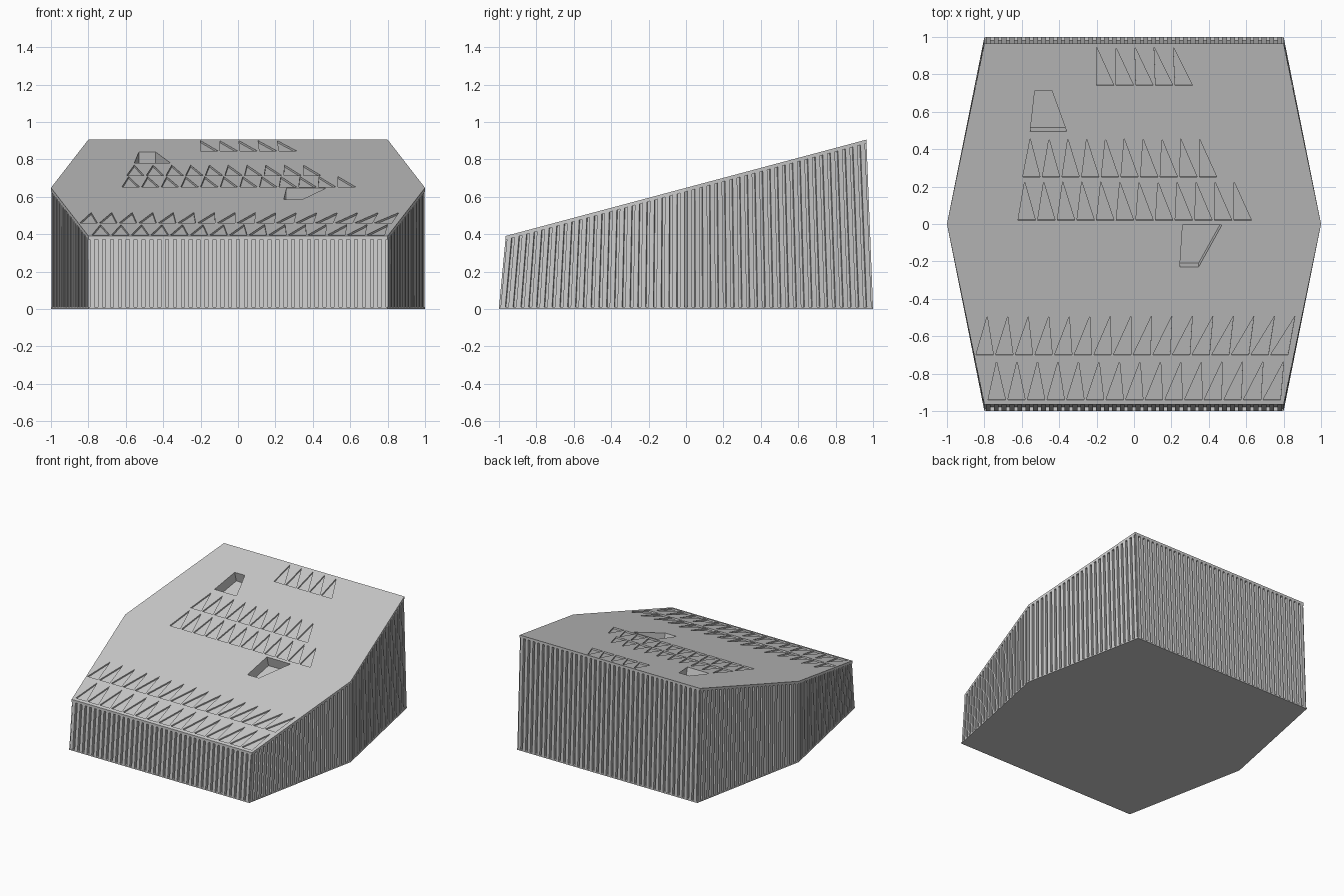
import bpy, bmesh
from mathutils import Vector

if "Cube" in bpy.data.objects:
    bpy.data.objects.remove(bpy.data.objects["Cube"])

SLOPE = 0.267
NORMAL = Vector((0, -SLOPE, 1)).normalized()


def roof(y):
    return 0.648 + SLOPE * y


def hexagon(x_end, x_mid, y_end):
    return [(-x_end, -y_end), (x_end, -y_end), (x_mid, 0),
            (x_end, y_end), (-x_end, y_end), (-x_mid, 0)]


def add_loft(bm, low, high):
    a = [bm.verts.new(p) for p in low]
    b = [bm.verts.new(p) for p in high]
    n = len(a)
    bm.faces.new(a[::-1])
    bm.faces.new(b)
    for i in range(n):
        j = (i + 1) % n
        bm.faces.new((a[i], a[j], b[j], b[i]))


def finish(name, bm):
    bmesh.ops.recalc_face_normals(bm, faces=bm.faces)
    me = bpy.data.meshes.new(name)
    bm.to_mesh(me)
    bm.free()
    ob = bpy.data.objects.new(name, me)
    bpy.context.collection.objects.link(ob)
    return ob


def loft(name, low, high):
    bm = bmesh.new()
    add_loft(bm, low, high)
    return finish(name, bm)


def recess_cutter(name, outlines, depth):
    # prisms square to the sloping roof
    bm = bmesh.new()
    for outline in outlines:
        pts = [Vector((x, y, roof(y))) for x, y in outline]
        add_loft(bm, [p - NORMAL * depth for p in pts],
                 [p + NORMAL * 0.02 for p in pts])
    return finish(name, bm)


def cut(ob, cutters):
    for c in cutters:
        m = ob.modifiers.new("cut", 'BOOLEAN')
        m.operation = 'DIFFERENCE'
        m.solver = 'EXACT'
        m.object = c
    bpy.context.view_layer.update()
    ev = ob.evaluated_get(bpy.context.evaluated_depsgraph_get())
    me = bpy.data.meshes.new_from_object(ev)
    ob.modifiers.clear()
    ob.data = me


# Base plate, inner body and sloping roof plate
bottom = hexagon(0.8, 1.0, 1.0)
top = hexagon(0.8, 1.0, 0.965)
loft("base_plate", [(x, y, 0) for x, y in bottom],
     [(x, y, 0.01) for x, y in bottom])
body = loft("inner_body", [(x, y, 0.005) for x, y in hexagon(0.783, 0.98, 0.98)],
            [(x, y, roof(y) - 0.012) for x, y in hexagon(0.783, 0.98, 0.945)])
plate = loft("roof_plate", [(x, y, roof(y) - 0.02) for x, y in top],
             [(x, y, roof(y)) for x, y in top])

# Two roof courtyards
wells = recess_cutter("courtyard_cutter", [
    [(-0.555, 0.495), (-0.36, 0.495), (-0.44, 0.715), (-0.53, 0.715)],
    [(0.245, -0.23), (0.345, -0.23), (0.47, -0.005), (0.26, -0.005)]], 0.08)

# Rows of shallow triangular skylights: y, first x, count, lean of first and last
triangles = []
for y0, x0, n, lean0, lean1 in [(-0.94, -0.78, 15, 0.045, 0.11),
                                (-0.70, -0.845, 16, 0.06, 0.13),
                                (0.02, -0.62, 12, 0.035, 0.0),
                                (0.25, -0.595, 10, 0.04, 0.0),
                                (0.74, -0.20, 5, 0.0, -0.01)]:
    for i in range(n):
        x = x0 + 0.105 * i
        lean = lean0 + (lean1 - lean0) * i / (n - 1)
        triangles.append([(x, y0), (x + 0.093, y0), (x + lean, y0 + 0.205)])
skylights = recess_cutter("skylight_cutter", triangles, 0.011)

cut(plate, [wells, skylights])
cut(body, [wells])
for c in (wells, skylights):
    bpy.data.objects.remove(c)

# Vertical facade fins on the six walls
for k, name in enumerate(["front", "right_front", "right_back",
                          "back", "left_back", "left_front"]):
    j = (k + 1) % 6
    b0, b1 = Vector(bottom[k]), Vector(bottom[j])
    t0, t1 = Vector(top[k]), Vector(top[j])
    along = (b1 - b0).normalized()
    inward = Vector((-along.y, along.x)) * 0.025
    n = 38 if k in (0, 3) else 24
    bm = bmesh.new()
    for i in range(n):
        rings = []
        for p0, p1, at_top in ((b0, b1, False), (t0, t1, True)):
            u = p0.lerp(p1, (i + 0.2) / n)
            v = p0.lerp(p1, (i + 0.8) / n)
            rings.append([(p.x, p.y, roof(p.y) - 0.015 if at_top else 0.008)
                          for p in (u, v, v + inward, u + inward)])
        add_loft(bm, *rings)
    finish(name + "_fins", bm)
